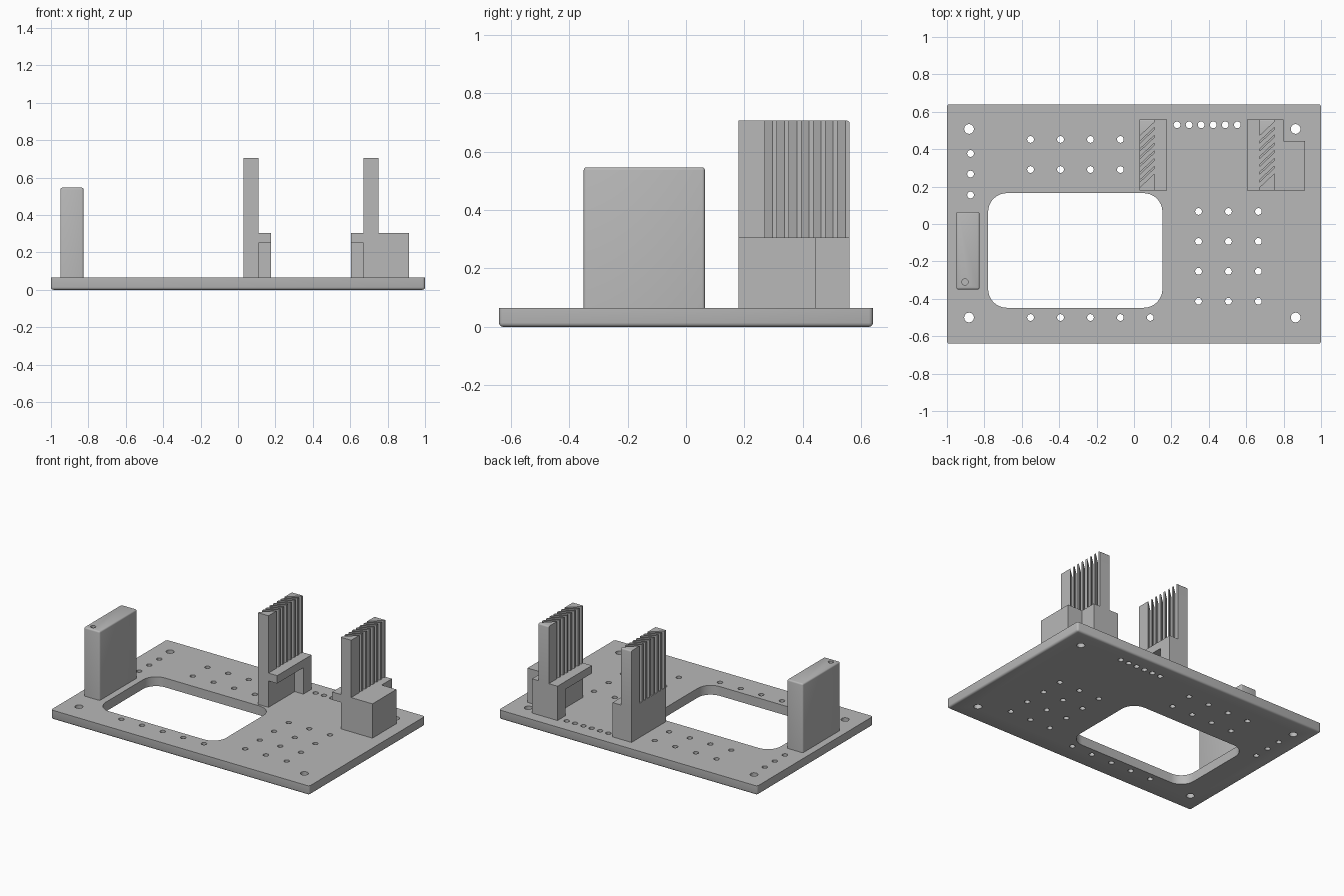
import bpy, bmesh, math
from mathutils import Matrix, Vector

if "Cube" in bpy.data.objects:
    bpy.data.objects.remove(bpy.data.objects["Cube"])

grey = bpy.data.materials.new("plain grey")
grey.use_nodes = True
grey.diffuse_color = (0.48, 0.48, 0.48, 1)
grey.node_tree.nodes["Principled BSDF"].inputs["Base Color"].default_value = grey.diffuse_color

PLATE_TOP = 0.065
SHELF_TOP = 0.305


def prism(bm, pts, z0, z1):
    """Extrude an xy outline from z0 to z1."""
    face = bm.faces.new([bm.verts.new((x, y, z0)) for x, y in pts])
    new = bmesh.ops.extrude_face_region(bm, geom=[face])["geom"]
    top = [g for g in new if isinstance(g, bmesh.types.BMVert)]
    bmesh.ops.translate(bm, verts=top, vec=(0, 0, z1 - z0))


def rect(x0, x1, y0, y1):
    return [(x0, y0), (x1, y0), (x1, y1), (x0, y1)]


def round_rect(x0, x1, y0, y1, r, steps=8):
    corners = [(x1 - r, y1 - r), (x0 + r, y1 - r), (x0 + r, y0 + r), (x1 - r, y0 + r)]
    pts = []
    for q, (cx, cy) in enumerate(corners):
        for i in range(steps + 1):
            a = (q + i / steps) * math.pi / 2
            pts.append((cx + r * math.cos(a), cy + r * math.sin(a)))
    return pts


def circle(x, y, r, n=24):
    return [(x + r * math.cos(math.tau * i / n), y + r * math.sin(math.tau * i / n))
            for i in range(n)]


def build(name, prisms, bevel=0, pick=None):
    """Make an object from prisms, rounding the edges that pick accepts."""
    bm = bmesh.new()
    for pts, z0, z1 in prisms:
        prism(bm, pts, z0, z1)
    bmesh.ops.recalc_face_normals(bm, faces=bm.faces)
    if bevel:
        edges = [e for e in bm.edges if pick(e.verts[0].co, e.verts[1].co)]
        bmesh.ops.bevel(bm, geom=edges, offset=bevel, segments=3, profile=0.5,
                        affect='EDGES')
    mesh = bpy.data.meshes.new(name)
    bm.to_mesh(mesh)
    bm.free()
    mesh.materials.append(grey)
    ob = bpy.data.objects.new(name, mesh)
    bpy.context.collection.objects.link(ob)
    return ob


def activate(ob):
    bpy.ops.object.select_all(action='DESELECT')
    ob.select_set(True)
    bpy.context.view_layer.objects.active = ob


def cut(ob, prisms):
    """Subtract prisms from an object, then drop the cutter."""
    cutter = build("cutter", prisms)
    cutter.hide_render = True
    mod = ob.modifiers.new("holes", 'BOOLEAN')
    mod.operation, mod.solver, mod.object = 'DIFFERENCE', 'EXACT', cutter
    activate(ob)
    bpy.ops.object.modifier_apply(modifier=mod.name)
    bpy.data.objects.remove(cutter)


def smooth(ob):
    activate(ob)
    bpy.ops.object.shade_smooth_by_angle(angle=math.radians(32))


# Base plate, rounded at its corners and along its underside
plate = build("base_plate", [(rect(-1, 1, -0.64, 0.64), 0, PLATE_TOP)], 0.014,
              lambda a, b: min(a.z, b.z) < 0.001)

# Window, corner holes and rows of small holes
small = [(-0.874, y) for y in (0.377, 0.267, 0.155)]
cols = [-0.553 + 0.16 * i for i in range(5)]
small += [(x, y) for x in cols[:4] for y in (0.452, 0.291)]
small += [(x, -0.5) for x in cols]
small += [(0.345 + 0.16 * i, 0.067 - 0.16 * j) for i in range(3) for j in range(4)]
small += [(0.23 + 0.0645 * i, 0.53) for i in range(6)]
large = [(x, y) for x in (-0.882, 0.864) for y in (0.508, -0.5)]
outlines = [round_rect(-0.78, 0.152, -0.448, 0.165, 0.1)]
outlines += [circle(x, y, 0.018) for x, y in small]
outlines += [circle(x, y, 0.026) for x, y in large]
cut(plate, [(o, -0.1, 0.2) for o in outlines])
smooth(plate)

# Upright block with a blind hole in its top
post = build("upright_block", [(rect(-0.95, -0.826, -0.35, 0.065), PLATE_TOP, 0.546)], 0.01,
             lambda a, b: max(a.z, b.z) > 0.5)
cut(post, [(circle(-0.904, -0.31, 0.017), 0.35, 0.7)])
smooth(post)

# Louvred brackets
FRONT, BACK, LEG = 0.18, 0.56, 0.47
SLANT, PITCH, SLOT, COUNT = 0.075, 0.0415, 0.026, 7


def bracket(side, face, s, block):
    """Slotted tower on a base; the shelf sticks out from face in direction s."""
    x0, x1 = sorted((face, face - s * 0.08))
    edge = face + s * 0.067
    back = face - s * (0.13 if block else 0.08)
    far = face - s * (0.245 if block else 0.08)
    rear = [(back, BACK), (back, 0.445), (far, 0.445), (far, FRONT)] if block \
        else [(back, BACK), (back, FRONT)]

    # Base with a rear leg, and the overhanging shelf above it
    lower = [(face, FRONT), (face, LEG), (edge, LEG), (edge, BACK)] + rear
    shelf = [(edge, FRONT), (edge, BACK)] + rear
    build(side + "_bracket_base", [(lower, PLATE_TOP, 0.25)])
    build(side + "_bracket_shelf", [(shelf, 0.25, SHELF_TOP)])

    # Slanted fins between a solid front and a solid back
    start = FRONT + 0.09
    bands = []
    low = None
    for i in range(COUNT + 1):
        high = start + i * PITCH
        if low is None:
            pts = [(x0, FRONT), (x1, FRONT), (x1, high), (x0, high - SLANT)]
        elif i == COUNT:
            pts = [(x0, low - SLANT), (x1, low), (x1, BACK), (x0, BACK)]
        else:
            pts = [(x0, low - SLANT), (x1, low), (x1, high), (x0, high - SLANT)]
        bands.append((pts, SHELF_TOP, 0.706))
        low = high + SLOT
    tower = build(side + "_bracket_fins", bands, 0.01,
                  lambda a, b: min(a.z, b.z) > 0.7 and min(a.y, b.y) > BACK - 0.001)
    smooth(tower)


bracket("middle", 0.11, 1, False)
bracket("left", 0.67, -1, True)
